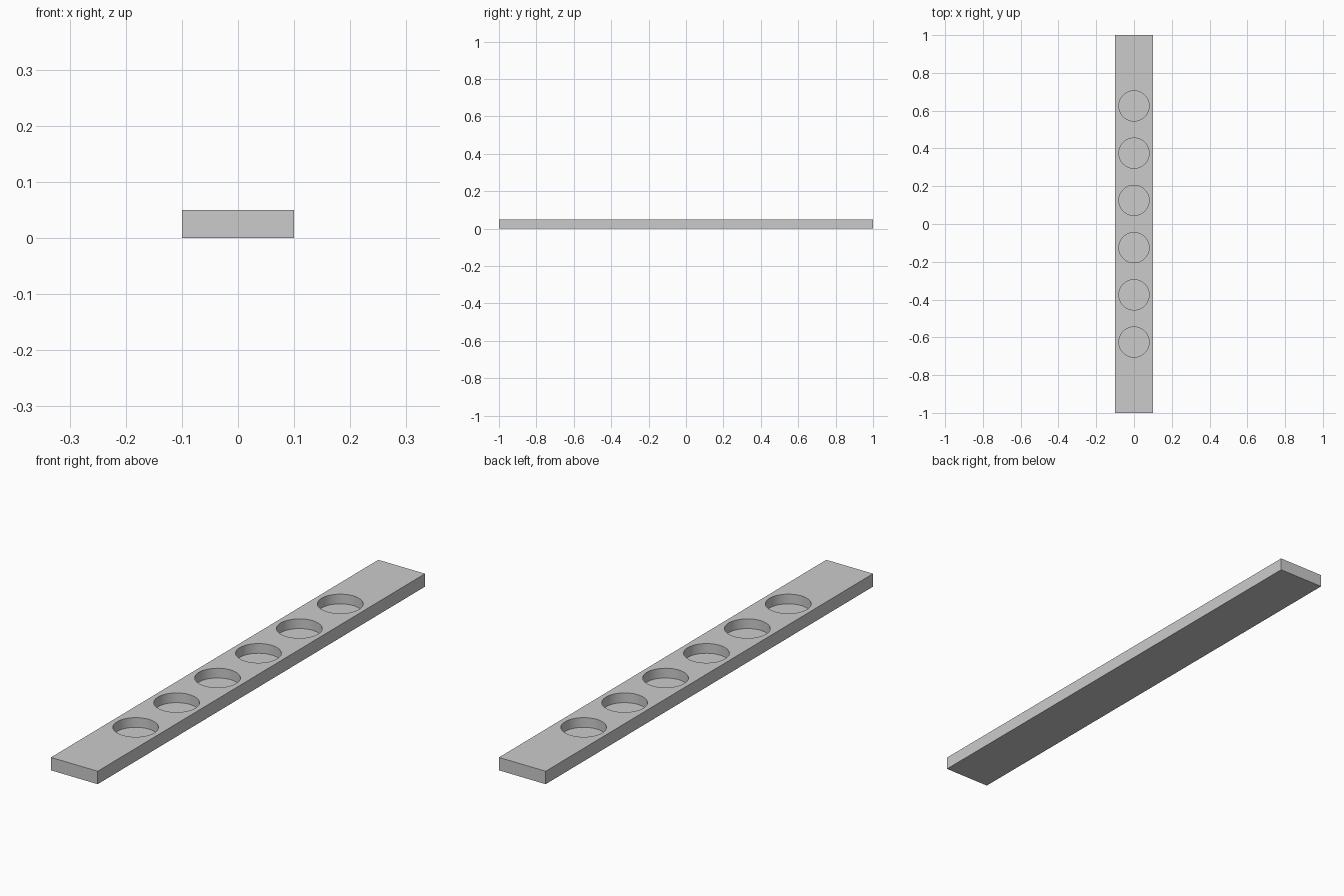
import bpy
import bmesh
import math
from mathutils import Matrix

LENGTH, WIDTH, HEIGHT = 2.0, 0.2, 0.05
RADIUS, DEPTH, SPACING, COUNT = 0.08, 0.0375, 0.25, 6

cube = bpy.data.objects.get("Cube")
if cube:
    bpy.data.objects.remove(cube, do_unlink=True)

# Single grey material
grey = bpy.data.materials.new("plain grey")
grey.use_nodes = True
colour = (0.6, 0.6, 0.6, 1)
grey.diffuse_color = colour
grey.node_tree.nodes["Principled BSDF"].inputs["Base Color"].default_value = colour


def make_object(name, bm):
    mesh = bpy.data.meshes.new(name)
    bm.to_mesh(mesh)
    bm.free()
    mesh.materials.append(grey)
    obj = bpy.data.objects.new(name, mesh)
    bpy.context.collection.objects.link(obj)
    return obj


# Flat rectangular bar
bm = bmesh.new()
bmesh.ops.create_cube(bm, size=1, matrix=Matrix.Translation((0, 0, HEIGHT / 2))
                      @ Matrix.Diagonal((WIDTH, LENGTH, HEIGHT, 1)))
bar = make_object("holder_bar", bm)

# Row of round pocket cutters, reaching above the top face
bm = bmesh.new()
for i in range(COUNT):
    y = (i - (COUNT - 1) / 2) * SPACING
    bmesh.ops.create_cone(bm, cap_ends=True, segments=64, radius1=RADIUS,
                          radius2=RADIUS, depth=2 * DEPTH,
                          matrix=Matrix.Translation((0, y, HEIGHT)))
cutter = make_object("pocket_cutter", bm)
cutter.hide_render = True
cutter.hide_viewport = True

# Cut the pockets and apply
cut = bar.modifiers.new("pockets", 'BOOLEAN')
cut.operation = 'DIFFERENCE'
cut.solver = 'EXACT'
cut.object = cutter
bpy.context.view_layer.objects.active = bar
bar.select_set(True)
bpy.ops.object.modifier_apply(modifier=cut.name)
bpy.data.objects.remove(cutter, do_unlink=True)
bpy.ops.object.shade_smooth_by_angle(angle=math.radians(30))
